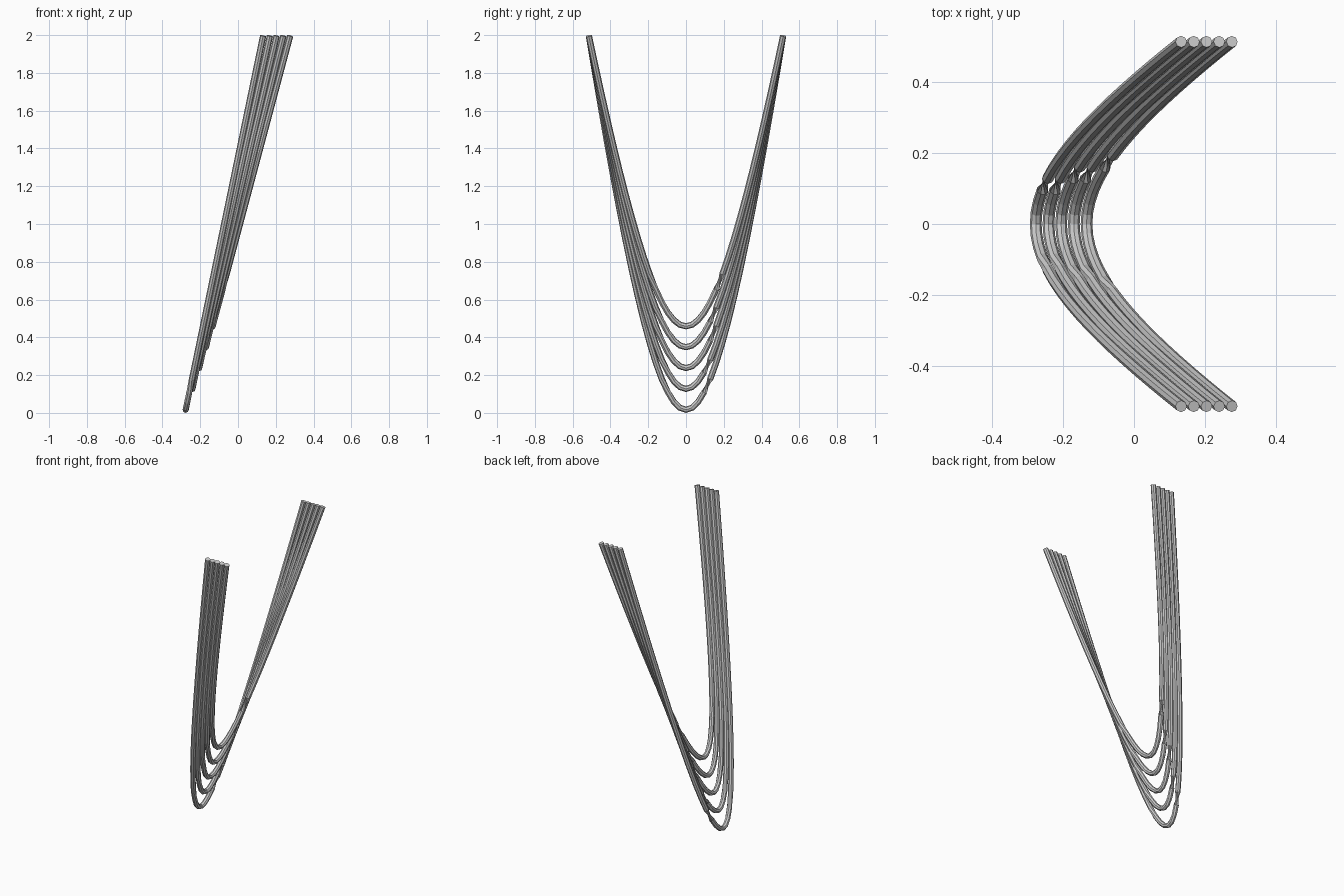
import bpy, bmesh, math
from mathutils import Vector

if "Cube" in bpy.data.objects:
    bpy.data.objects.remove(bpy.data.objects["Cube"])

SEGS, SIDES, R = 32, 8, 0.0165
HALF_Y, TOP_Z, RISE_X = 0.514, 1.996, 0.41
K = 2.0  # sharpness of the hyperbolic bend


def bend(s):
    return (math.sqrt(1 + K * s * s) - 1) / (math.sqrt(1 + K) - 1)


def frame(t):
    # steep stretches use a different reference axis, which gives the twisted joint
    ref = Vector((0, 1, 0)) if abs(t.z) > 0.9 else Vector((0, 0, 1))
    side = t.cross(ref).normalized()
    return side, side.cross(t).normalized()


def tube(name, path):
    bm = bmesh.new()
    rings = []
    for i, p in enumerate(path):
        t = (path[min(i + 1, SEGS)] - path[max(i - 1, 0)]).normalized()
        u, v = frame(t)
        rings.append([bm.verts.new(p + R * (math.cos(a) * u + math.sin(a) * v))
                      for a in (2 * math.pi * j / SIDES for j in range(SIDES))])
    for a, b in zip(rings, rings[1:]):
        for j in range(SIDES):
            k = (j + 1) % SIDES
            bm.faces.new((a[j], a[k], b[k], b[j]))
    bm.faces.new(rings[0][::-1])
    bm.faces.new(rings[-1])
    bmesh.ops.recalc_face_normals(bm, faces=bm.faces)
    mesh = bpy.data.meshes.new(name)
    bm.to_mesh(mesh)
    bm.free()
    bpy.context.collection.objects.link(bpy.data.objects.new(name, mesh))


# Five nested bent rods, each set further forward in x and higher at its bend
for n in range(5):
    x0 = -0.277 + 0.0358 * n
    z0 = 0.0165 + 0.1105 * n
    path = []
    for i in range(SEGS + 1):
        s = 2 * i / SEGS - 1
        f = bend(s)
        path.append(Vector((x0 + RISE_X * f, HALF_Y * s, z0 + (TOP_Z - z0) * f)))
    tube(f"bent_rod_{n + 1}", path)
